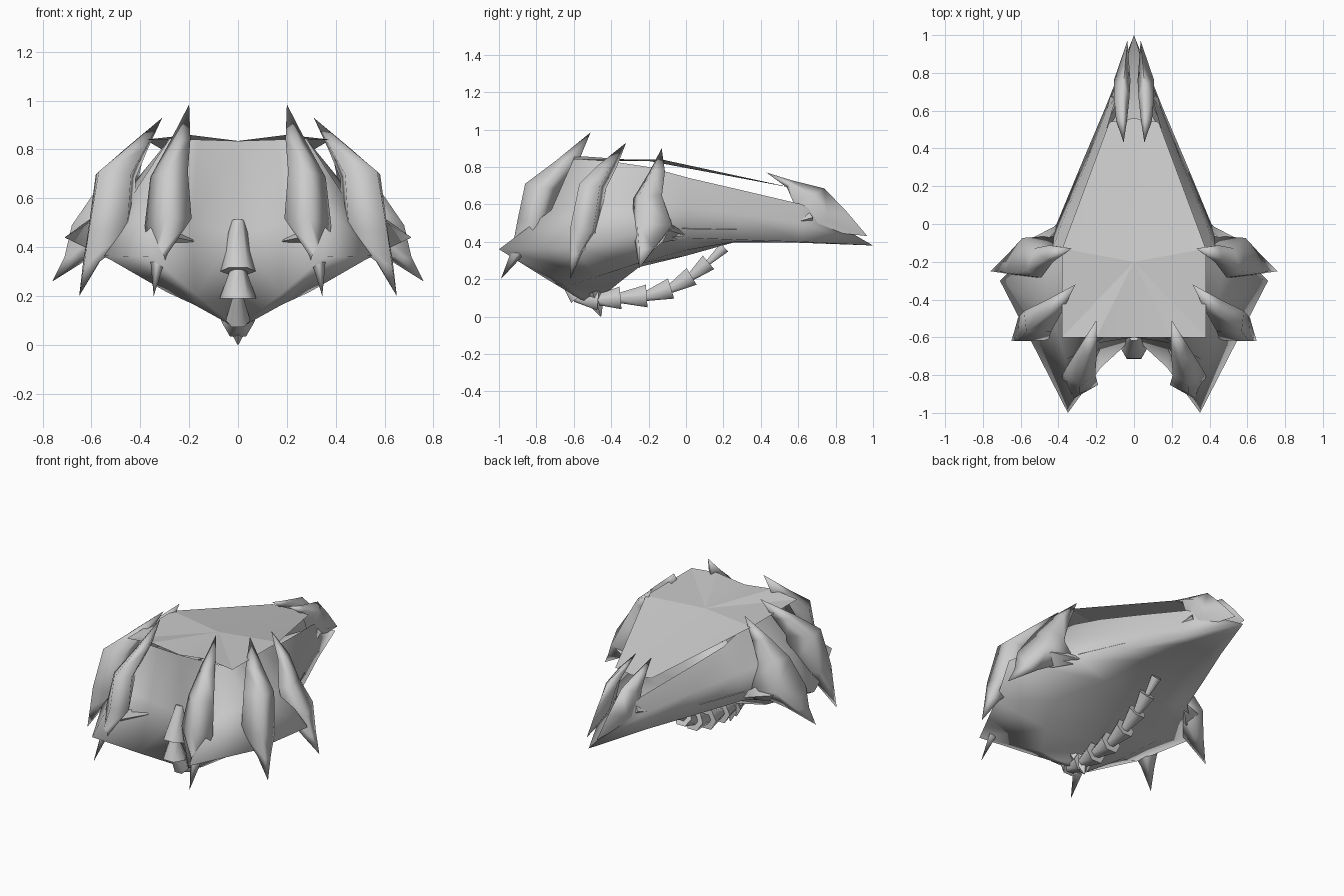
import bpy, bmesh, math
from mathutils import Vector

if "Cube" in bpy.data.objects:
    bpy.data.objects.remove(bpy.data.objects["Cube"])

grey = bpy.data.materials.new("shell grey")
grey.diffuse_color = (0.6, 0.6, 0.6, 1)
grey.use_nodes = True
grey.node_tree.nodes["Principled BSDF"].inputs["Base Color"].default_value = grey.diffuse_color


def make(name, bm, angle=45, mirror=False):
    """Turn a bmesh into a named, shaded object, optionally mirrored in x."""
    bmesh.ops.remove_doubles(bm, verts=bm.verts, dist=0.0005)
    bmesh.ops.recalc_face_normals(bm, faces=bm.faces)
    me = bpy.data.meshes.new(name)
    bm.to_mesh(me)
    bm.free()
    me.materials.append(grey)
    ob = bpy.data.objects.new(name, me)
    bpy.context.collection.objects.link(ob)
    bpy.ops.object.select_all(action='DESELECT')
    bpy.context.view_layer.objects.active = ob
    ob.select_set(True)
    bpy.ops.object.shade_smooth_by_angle(angle=math.radians(angle))
    if mirror:
        m = ob.modifiers.new("mirror", 'MIRROR')
        m.use_clip = True
        m.merge_threshold = 0.0005
    return ob


def loft(bm, rings, closed):
    """Skin faces between successive rings of equal length."""
    vs = [[bm.verts.new(p) for p in r] for r in rings]
    n = len(rings[0])
    for a, b in zip(vs, vs[1:]):
        for i in range(n if closed else n - 1):
            j = (i + 1) % n
            bm.faces.new((a[i], a[j], b[j], b[i]))


def claw(name, top, rings, bottom, tangent):
    """Diamond-section blade: each ring has an outer point, inner point, half width."""
    t = Vector(tangent).normalized()
    bm = bmesh.new()
    loops = [[Vector(top)] * 4]
    for o, i, w in rings:
        o, i = Vector(o), Vector(i)
        mid = o.lerp(i, 0.4)
        loops.append([o, mid + t * w, i, mid - t * w])
    loops.append([Vector(bottom)] * 4)
    loft(bm, loops, True)
    make(name, bm, 110, True)


def cone(bm, a, b, r1, r2, n=6):
    """Tapered segment from a to b."""
    a, b = Vector(a), Vector(b)
    q = (b - a).to_track_quat('Z', 'Y')
    ring = lambda c, r: [c + q @ Vector((r * math.cos(k * math.tau / n),
                                         r * math.sin(k * math.tau / n), 0))
                         for k in range(n)]
    loft(bm, [[a] * n, ring(a, r1), ring(b, r2), [b] * n], True)


# Hull: columns run from prow to stern; each is rim, flank, flange edge, belly, keel
columns = [
    [(0, -.60, .835), (0, -.60, .45), (0, -.52, .065), (0, -.52, .065), (0, -.52, .065)],
    [(.16, -.60, .84), (.19, -.63, .50), (.175, -.76, .21), (.09, -.58, .115), (0, -.48, .08)],
    [(.28, -.60, .845), (.36, -.72, .57), (.35, -1.0, .36), (.18, -.63, .165), (0, -.42, .13)],
    [(.29, -.40, .83), (.44, -.46, .60), (.55, -.61, .365), (.29, -.47, .215), (0, -.36, .18)],
    [(.29, -.20, .80), (.47, -.24, .61), (.71, -.30, .44), (.38, -.27, .28), (0, -.25, .265)],
    [(.28, .02, .74), (.38, .01, .59), (.41, .00, .42), (.21, 0, .355), (0, 0, .325)],
    [(.21, .28, .68), (.27, .28, .55), (.29, .29, .41), (.15, .27, .40), (0, .25, .395)],
    [(.11, .62, .60), (.14, .62, .50), (.15, .62, .40), (.08, .61, .395), (0, .6, .395)],
    [(0, 1.0, .38)] * 5,
]
bm = bmesh.new()
loft(bm, columns, False)
make("hull", bm, 180, True)

# Roof plate: thin creased sheet fanned around a low centre point
bm = bmesh.new()
rim = [bm.verts.new(p) for p in
       [(0, -.60, .835), (.2, -.60, .86), (.38, -.60, .84), (.38, -.13, .84),
        (.13, .54, .695), (0, .56, .69)]]
hub = bm.verts.new((0, -.2, .832))
for a, b in zip(rim, rim[1:]):
    bm.faces.new((hub, a, b))
make("roof_plate", bm, 3, True)

# Three claws on each flank and one pair at the stern
claw("front_claw", (.20, -.51, .985),
     [((.25, -.70, .83), (.22, -.57, .84), .045),
      ((.29, -.86, .71), (.27, -.66, .68), .08),
      ((.29, -.90, .52), (.28, -.72, .48), .10),
      ((.33, -.93, .36), (.32, -.84, .36), .035)],
     (.345, -.99, .20), (1, .25, -.15))
claw("middle_claw", (.31, -.32, .93),
     [((.45, -.47, .81), (.37, -.37, .80), .05),
      ((.57, -.57, .71), (.42, -.43, .68), .09),
      ((.61, -.62, .47), (.42, -.46, .45), .10),
      ((.63, -.62, .33), (.56, -.55, .35), .04)],
     (.65, -.62, .20), (.8, .6, 0))
claw("rear_claw", (.33, -.13, .90),
     [((.47, -.18, .78), (.39, -.12, .76), .045),
      ((.57, -.25, .65), (.42, -.14, .62), .08),
      ((.68, -.26, .49), (.39, -.06, .46), .11),
      ((.71, -.25, .36), (.60, -.17, .36), .05)],
     (.76, -.25, .26), (.25, 1, .1))
claw("stern_claw", (.055, .43, .77),
     [((.06, .56, .73), (.075, .54, .69), .03),
      ((.055, .74, .685), (.08, .57, .62), .042),
      ((.045, .86, .56), (.09, .61, .47), .045)],
     (.035, .97, .43), (1, 0, -.2))

# Root spurs tying each claw to the hull
for name, a, b, r in [
        ("front_spur", (.30, -.82, .44), (.16, -.60, .42), .05),
        ("middle_spur", (.53, -.53, .45), (.35, -.36, .42), .06),
        ("rear_spur", (.52, -.14, .46), (.365, .01, .43), .07),
        ("rear_barb", (.38, -.03, .47), (.285, .27, .465), .035),
        ("stern_spur", (.085, .66, .53), (.165, .48, .475), .045)]:
    bm = bmesh.new()
    cone(bm, a, b, r, .006, 4)
    make(name, bm, 80, True)

# Segmented chain wrapping from the prow, under the keel and back
path = [(-.60, .48), (-.65, .30), (-.65, .19), (-.58, .10), (-.47, .09),
        (-.35, .10), (-.21, .11), (-.08, .15), (.03, .215), (.12, .29), (.205, .37)]
flare = [.075, .075, .05, .065, .07, .07, .065, .06, .055, .035]
for k, ((p, q), r) in enumerate(zip(zip(path, path[1:]), flare)):
    bm = bmesh.new()
    a, b = Vector((0, *p)), Vector((0, *q))
    cone(bm, a - (b - a) * .15, b, r * .4, r)
    make(f"chain_segment_{k + 1}", bm, 60)

# Small barb beneath the prow
bm = bmesh.new()
cone(bm, (0, -.50, .13), (0, -.455, .002), .07, .003, 4)
make("keel_barb", bm, 50)
